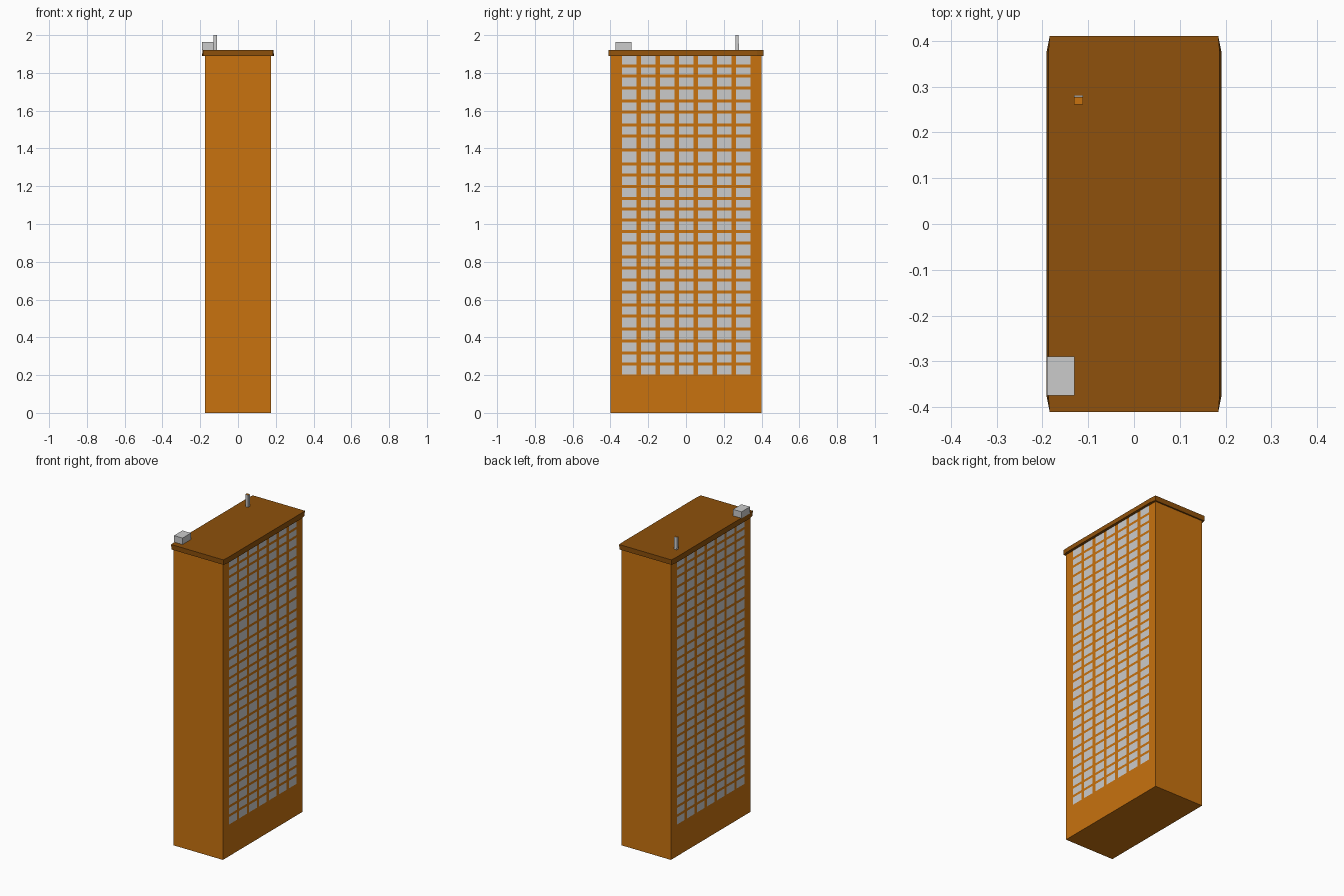
import bpy, bmesh

if "Cube" in bpy.data.objects:
    bpy.data.objects.remove(bpy.data.objects["Cube"])


def material(name, rgb):
    m = bpy.data.materials.new(name)
    m.diffuse_color = (*rgb, 1)
    m.use_nodes = True
    m.node_tree.nodes["Principled BSDF"].inputs["Base Color"].default_value = m.diffuse_color
    return m


def make(name, bm, *mats):
    me = bpy.data.meshes.new(name)
    bm.to_mesh(me)
    bm.free()
    ob = bpy.data.objects.new(name, me)
    bpy.context.collection.objects.link(ob)
    for m in mats:
        me.materials.append(m)
    return ob


def loft(bm, lower, upper, z0, z1):
    """Join two matching outlines with side walls and caps; returns the top cap."""
    a = [bm.verts.new((x, y, z0)) for x, y in lower]
    b = [bm.verts.new((x, y, z1)) for x, y in upper]
    n = len(a)
    for i in range(n):
        j = (i + 1) % n
        bm.faces.new((a[i], a[j], b[j], b[i]))
    bm.faces.new(a[::-1])
    return bm.faces.new(b)


def rect(x0, x1, y0, y1):
    return [(x0, y0), (x1, y0), (x1, y1), (x0, y1)]


def clipped(hx, hy, cx, cy):
    """Rectangle with its four corners cut off."""
    return [(-hx + cx, -hy), (hx - cx, -hy), (hx, -hy + cy), (hx, hy - cy),
            (hx - cx, hy), (-hx + cx, hy), (-hx, hy - cy), (-hx, -hy + cy)]


orange = material("orange_wall", (0.578, 0.170, 0.0048))
brown = material("brown_roof", (0.271, 0.0825, 0.0035))
grey = material("rooftop_grey", (0.55, 0.55, 0.55))

# Tower body
HX, HY = 0.174, 0.401
bm = bmesh.new()
loft(bm, rect(-HX, HX, -HY, HY), rect(-HX, HX, -HY, HY), 0, 1.895)
make("tower_body", bm, orange)

# Overhanging roof slab with clipped corners
bm = bmesh.new()
loft(bm, clipped(0.191, 0.410, 0.007, 0.035),
     clipped(0.187, 0.411, 0.003, 0.035), 1.89, 1.922)
make("roof_slab", bm, brown)

# Flat window panes: bottom height of each of the 27 slightly uneven rows
rows = [0.203, 0.267, 0.325, 0.389, 0.452, 0.521, 0.579, 0.648, 0.711, 0.775,
        0.833, 0.907, 0.968, 1.029, 1.087, 1.143, 1.206, 1.267, 1.325, 1.399,
        1.473, 1.532, 1.600, 1.659, 1.727, 1.791, 1.844]
for name, side in (("right_windows", 1), ("left_windows", -1)):
    bm = bmesh.new()
    x = side * (HX + 0.001)
    for i, z in enumerate(rows):
        top = rows[i + 1] - 0.016 if i < len(rows) - 1 else 1.89
        for c in range(-3, 4):
            y0, y1 = c * 0.1005 - 0.037, c * 0.1005 + 0.04
            quad = [(x, y0, z), (x, y1, z), (x, y1, top), (x, y0, top)]
            bm.faces.new([bm.verts.new(p) for p in quad[::side]])
    make(name, bm)

# Rooftop equipment box
bm = bmesh.new()
box = rect(-0.19, -0.13, -0.374, -0.289)
loft(bm, box, box, 1.921, 1.963)
make("rooftop_unit", bm, grey)

# Square vent pipe, leaning in at the back, with an orange top
bm = bmesh.new()
cap = loft(bm, rect(-0.131, -0.111, 0.261, 0.281),
           rect(-0.131, -0.111, 0.261, 0.277), 1.921, 2.0)
cap.material_index = 1
make("vent_pipe", bm, grey, orange)
